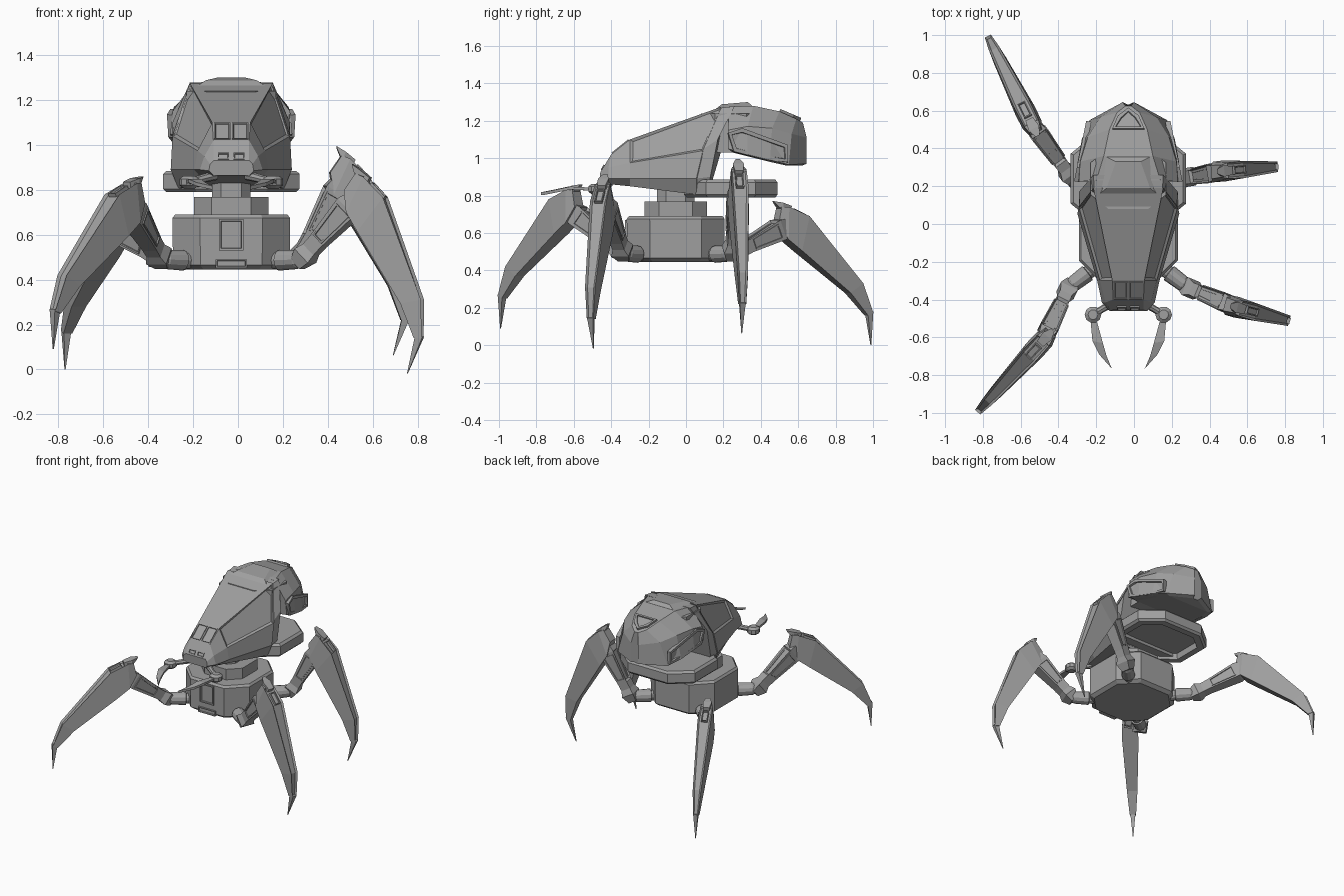
import bpy, bmesh, math
from mathutils import Vector, Matrix

CX = -0.03            # body centre line
UP = Vector((0, 0, 1))
grey = bpy.data.materials.new("machine_grey")
grey.diffuse_color = (0.35, 0.35, 0.35, 1)


def finish(name, bm):
    me = bpy.data.meshes.new(name)
    bm.to_mesh(me)
    bm.free()
    me.materials.append(grey)
    ob = bpy.data.objects.new(name, me)
    bpy.context.collection.objects.link(ob)
    return ob


def loft(name, rings, panels=(), inset=0.012, depth=0.01, cap_inset=None):
    """Skin a list of closed rings; panels are (segment, side) faces to recess."""
    bm = bmesh.new()
    vs = [[bm.verts.new(p) for p in ring] for ring in rings]
    n, faces = len(vs[0]), {}
    for i in range(len(vs) - 1):
        for k in range(n):
            j = (k + 1) % n
            faces[i, k] = bm.faces.new((vs[i][k], vs[i][j], vs[i + 1][j], vs[i + 1][k]))
    first = bm.faces.new(vs[0])
    bm.faces.new(vs[-1])
    bmesh.ops.recalc_face_normals(bm, faces=bm.faces[:])
    if panels:
        bmesh.ops.inset_region(bm, faces=[faces[p] for p in panels], thickness=inset, depth=-depth)
    if cap_inset:
        bmesh.ops.inset_region(bm, faces=[first], thickness=cap_inset[0], depth=0)
        bmesh.ops.inset_region(bm, faces=[first], thickness=0.01, depth=-cap_inset[1])
    return finish(name, bm)


def mirrored(section):
    """Half section (half width, y, z) from top to bottom -> closed ring."""
    right = [Vector((CX + h, y, z)) for h, y, z in section]
    left = [Vector((CX - h, y, z)) for h, y, z in reversed(section)]
    return right + left


def plate(name, pts, out, thick=0.012, inset=0.012, depth=0.009):
    """Thin framed plate with a recessed centre."""
    pts = [Vector(p) for p in pts]
    out = Vector(out).normalized()
    bm = bmesh.new()
    lo = [bm.verts.new(p - out * 0.02) for p in pts]
    hi = [bm.verts.new(p + out * thick) for p in pts]
    n = len(pts)
    for k in range(n):
        bm.faces.new((lo[k], lo[(k + 1) % n], hi[(k + 1) % n], hi[k]))
    bm.faces.new(lo)
    top = bm.faces.new(hi)
    bmesh.ops.recalc_face_normals(bm, faces=bm.faces[:])
    bmesh.ops.inset_region(bm, faces=[top], thickness=inset, depth=0)
    bmesh.ops.inset_region(bm, faces=[top], thickness=0.003, depth=-depth)
    return finish(name, bm)


def octagon(cy, hx, hy, z, flat=0.53):
    """Chamfered rectangle ring in plan."""
    q = [(1, flat), (flat, 1), (-flat, 1), (-1, flat), (-1, -flat), (-flat, -1), (flat, -1), (1, -flat)]
    return [Vector((CX + hx * a, cy + hy * b, z)) for a, b in q]


def tube(name, a, b, radii, n=12):
    """Round rod from a to b, radii given as (t, radius)."""
    a, b = Vector(a), Vector(b)
    rot = (b - a).to_track_quat('Z', 'Y').to_matrix()
    rings = []
    for t, r in radii:
        c = a.lerp(b, t)
        rings.append([c + rot @ Vector((r * math.cos(2 * math.pi * k / n),
                                        r * math.sin(2 * math.pi * k / n), 0)) for k in range(n)])
    return loft(name, rings)


# Base drum, neck and rear ring
loft("base_drum", [octagon(-0.055, s, s, z) for s, z in
                   ((0.235, 0.445), (0.26, 0.465), (0.262, 0.675), (0.25, 0.69))])
loft("neck", [octagon(-0.055, 0.167, 0.167, z) for z in (0.68, 0.768)])
loft("neck_stub", [octagon(-0.055, 0.085, 0.1, z) for z in (0.76, 0.9)])
loft("rear_ring", [octagon(0.24, 0.305 * s, 0.25 * s, z) for s, z in
                   ((0.95, 0.79), (1, 0.805), (1, 0.87), (0.95, 0.885))], cap_inset=(0.05, 0.04))
fy = -0.315
plate("drum_door", [(CX - 0.055, fy, 0.53), (CX + 0.055, fy, 0.53),
                    (CX + 0.055, fy, 0.67), (CX - 0.055, fy, 0.67)], (0, -1, 0))
plate("drum_hatch", [(CX - 0.07, fy, 0.453), (CX + 0.07, fy, 0.453),
                     (CX + 0.07, fy, 0.49), (CX - 0.07, fy, 0.49)], (0, -1, 0), inset=0.008)

# Front hull with sloping nose
hull = [
    [(0.08, -0.455, 0.93), (0.095, -0.46, 0.915), (0.10, -0.46, 0.885), (0.08, -0.45, 0.865)],
    [(0.08, -0.40, 1.02), (0.12, -0.415, 0.95), (0.14, -0.415, 0.89), (0.10, -0.40, 0.86)],
    [(0.085, -0.30, 1.10), (0.15, -0.30, 0.975), (0.165, -0.30, 0.89), (0.13, -0.30, 0.85)],
    [(0.185, 0.19, 1.275), (0.262, 0.09, 1.04), (0.27, 0.055, 0.89), (0.235, 0.055, 0.805)],
]
loft("front_hull", [mirrored(s) for s in hull], panels=[(2, 0), (2, 6)], inset=0.018, depth=0.01)
collar = [
    [(0.18, 0.18, 1.268), (0.255, 0.08, 1.04), (0.262, 0.045, 0.89), (0.225, 0.045, 0.81)],
    [(0.185, 0.26, 1.278), (0.262, 0.17, 1.10), (0.262, 0.13, 0.90), (0.225, 0.12, 0.81)],
]
loft("hull_collar", [mirrored(s) for s in collar])
loft("core_block", [octagon(0.24, 0.2, 0.16, z) for z in (1.03, 1.24)])

# Nose windows and small lower plates
for s in (-1, 1):
    a, b = CX + s * 0.004, CX + s * 0.076
    plate("nose_window", [(a, -0.395, 1.024), (b, -0.395, 1.024), (b, -0.305, 1.096), (a, -0.305, 1.096)],
          (0, -0.62, 0.78), thick=0.006, inset=0.008, depth=0.008)
    a, b = CX + s * 0.01, CX + s * 0.06
    plate("nose_vent", [(a, -0.45, 0.935), (b, -0.45, 0.935), (b, -0.435, 0.962), (a, -0.435, 0.962)],
          (0, -0.85, 0.5), thick=0.007, inset=0.006, depth=0.006)

# Faceted rear shell
shell = [
    [(0.17, 0.23, 1.275), (0.262, 0.225, 1.15), (0.272, 0.225, 1.05), (0.22, 0.25, 1.03)],
    [(0.13, 0.36, 1.28), (0.255, 0.33, 1.17), (0.268, 0.33, 1.02), (0.21, 0.33, 1.01)],
    [(0.10, 0.50, 1.25), (0.215, 0.46, 1.16), (0.246, 0.45, 0.99), (0.20, 0.45, 0.98)],
    [(0.06, 0.59, 1.21), (0.15, 0.565, 1.13), (0.205, 0.55, 0.965), (0.17, 0.54, 0.96)],
    [(0.015, 0.625, 1.19), (0.03, 0.645, 1.11), (0.03, 0.645, 0.97), (0.02, 0.62, 0.96)],
]
loft("rear_shell", [mirrored(s) for s in shell])

# Raised crest and rear vent
loft("crest_plate", [
    [Vector((CX + h, y, z)) for h, y, z in ((-0.165, 0.15, 1.255), (0.165, 0.15, 1.255),
                                            (0.125, 0.36, 1.275), (-0.125, 0.36, 1.275))],
    [Vector((CX + h, y, z)) for h, y, z in ((-0.115, 0.19, 1.288), (0.115, 0.19, 1.288),
                                            (0.065, 0.33, 1.3), (-0.065, 0.33, 1.3))]])
plate("rear_vent", [(CX - 0.085, 0.50, 1.252), (CX + 0.085, 0.50, 1.252), (CX + 0.055, 0.57, 1.222),
                    (CX, 0.612, 1.204), (CX - 0.055, 0.57, 1.222)], (0, 0.4, 0.92), inset=0.02)

# Side eye panels
eye = ((0.225, 1.135), (0.30, 1.16), (0.545, 1.07), (0.545, 0.978), (0.43, 0.99), (0.255, 1.035))
for s in (-1, 1):
    pts = [(CX + s * (0.276 - 0.2 * (y - 0.24)), y, z) for y, z in eye]
    plate("side_eye", pts, (s, 0.2, 0.08), thick=0.008, inset=0.022, depth=0.014)

# Mouth arms with ball joints and curved blades
for s in (-1, 1):
    ball = Vector((CX + s * 0.187, -0.48, 0.835))
    tube("mouth_arm", (CX + s * 0.07, -0.41, 0.865), ball, [(0, 0.022), (0.6, 0.018), (1, 0.022)], 8)
    tube("mouth_joint", ball - UP * 0.028, ball + UP * 0.028,
         [(0, 0.026), (0.25, 0.044), (0.75, 0.044), (1, 0.026)], 10)
    blade = [(0.20, 0.165, -0.51, 0.835), (0.19, 0.135, -0.62, 0.84),
             (0.155, 0.115, -0.69, 0.825), (0.088, 0.083, -0.765, 0.81)]
    loft("mouth_blade", [[Vector((CX + s * h, y - (0.0 if h == o else 0.01), z + t))
                          for h, t in ((o, 0.008), (i, 0.008), (i, -0.008), (o, -0.008))]
                         for o, i, y, z in blade])

# Legs: knee point, heading, extra pitch, hip end
legs = {
    "front_left": ((-0.46, -0.594, 0.83), (-0.675, -0.738), 0, (-0.345, -0.335, 0.49)),
    "back_left": ((-0.53, 0.507, 0.74), (-0.447, 0.894), 0, (-0.335, 0.25, 0.49)),
    "front_right": ((0.54, -0.44, 0.87), (0.97, -0.25), -22, (0.285, -0.335, 0.49)),
    "back_right": ((0.47, 0.28, 0.95), (0.995, 0.08), -22, (0.27, 0.245, 0.49)),
}
# Shin stations: outer (r, z), inner (r, z), half widths outer and inner
shin = [((-0.01, 0.0), (-0.03, -0.09), 0.032, 0.036), ((0.03, 0.0), (0.02, -0.175), 0.042, 0.054),
        ((0.15, -0.05), (0.10, -0.235), 0.045, 0.056), ((0.48, -0.41), (0.40, -0.46), 0.028, 0.036),
        ((0.545, -0.57), (0.51, -0.58), 0.018, 0.022)]

for tag, (knee, head, pitch, hip) in legs.items():
    K, A = Vector(knee), Vector(hip)
    d = Vector((head[0], head[1], 0)).normalized()
    side = d.cross(UP)
    c, sn = math.cos(math.radians(pitch)), math.sin(math.radians(pitch))

    def at(p, w=0.0):
        return K + d * (p[0] * c - p[1] * sn) + UP * (p[0] * sn + p[1] * c) + side * w

    # Hip rod out of the drum corner
    root = Vector((CX + math.copysign(0.17, A.x), -0.055 + math.copysign(0.17, A.y), 0.485))
    tube(tag + "_hip", root, A, [(0, 0.036), (0.3, 0.036), (0.32, 0.046), (0.85, 0.042), (1, 0.03)])

    # Thigh strut with recessed sides
    B = at((0.035, -0.10))
    ax = (B - A).normalized()
    across = ax.cross(UP).normalized()
    lift = across.cross(ax)
    rings = []
    for t, w, h in ((-0.08, 0.03, 0.03), (0.06, 0.05, 0.045), (0.16, 0.034, 0.036),
                    (0.28, 0.036, 0.036), (0.85, 0.046, 0.056), (1.0, 0.034, 0.04)):
        m = A.lerp(B, t)
        rings.append([m + across * (w * a) + lift * (h * b) for a, b in ((1, 1), (-1, 1), (-1, -1), (1, -1))])
    loft(tag + "_thigh", rings, panels=[(3, 0)], inset=0.014, depth=0.015)
    for k in (1, -1):
        pts = [A.lerp(B, t) + across * (k * w) + lift * h for t, w, h in
               ((0.33, 0.037, -0.028), (0.8, 0.045, -0.042), (0.8, 0.045, 0.042), (0.33, 0.037, 0.028))]
        plate(tag + "_thigh_panel", pts, across * k, thick=0.006, inset=0.01)

    # Shin with recessed outer channel
    rings = [[at(o, wo), at(o, -wo), at(i, -wi), at(i, wi)] for o, i, wo, wi in shin]
    loft(tag + "_shin", rings, panels=[(1, 0), (2, 0), (3, 0)], inset=0.011, depth=0.012)

    # Pointed foot
    tip = (0.54, -0.74)
    loft(tag + "_claw", [[at((0.545, -0.56), 0.016), at((0.545, -0.56), -0.016),
                          at((0.512, -0.57), -0.018), at((0.512, -0.57), 0.018)],
                         [at(tip, 0.002), at(tip, -0.002),
                          at((0.537, -0.74), -0.002), at((0.537, -0.74), 0.002)]])

    # Knee cap with a small spur, and a raised block in the channel
    cap = [((-0.045, 0.03), (-0.04, 0.02), 0.012), ((0.0, 0.022), (0.0, -0.02), 0.03),
           ((0.055, 0.005), (0.05, -0.03), 0.022)]
    loft(tag + "_knee_cap", [[at(o, w), at(o, -w), at(i, -w), at(i, w)] for o, i, w in cap])
    pts = [at((0.07, -0.015), 0.022), at((0.07, -0.015), -0.022),
           at((0.15, -0.052), -0.022), at((0.15, -0.052), 0.022)]
    plate(tag + "_shin_block", pts, at((0.4, 0.9)) - K, thick=0.006, inset=0.008)
